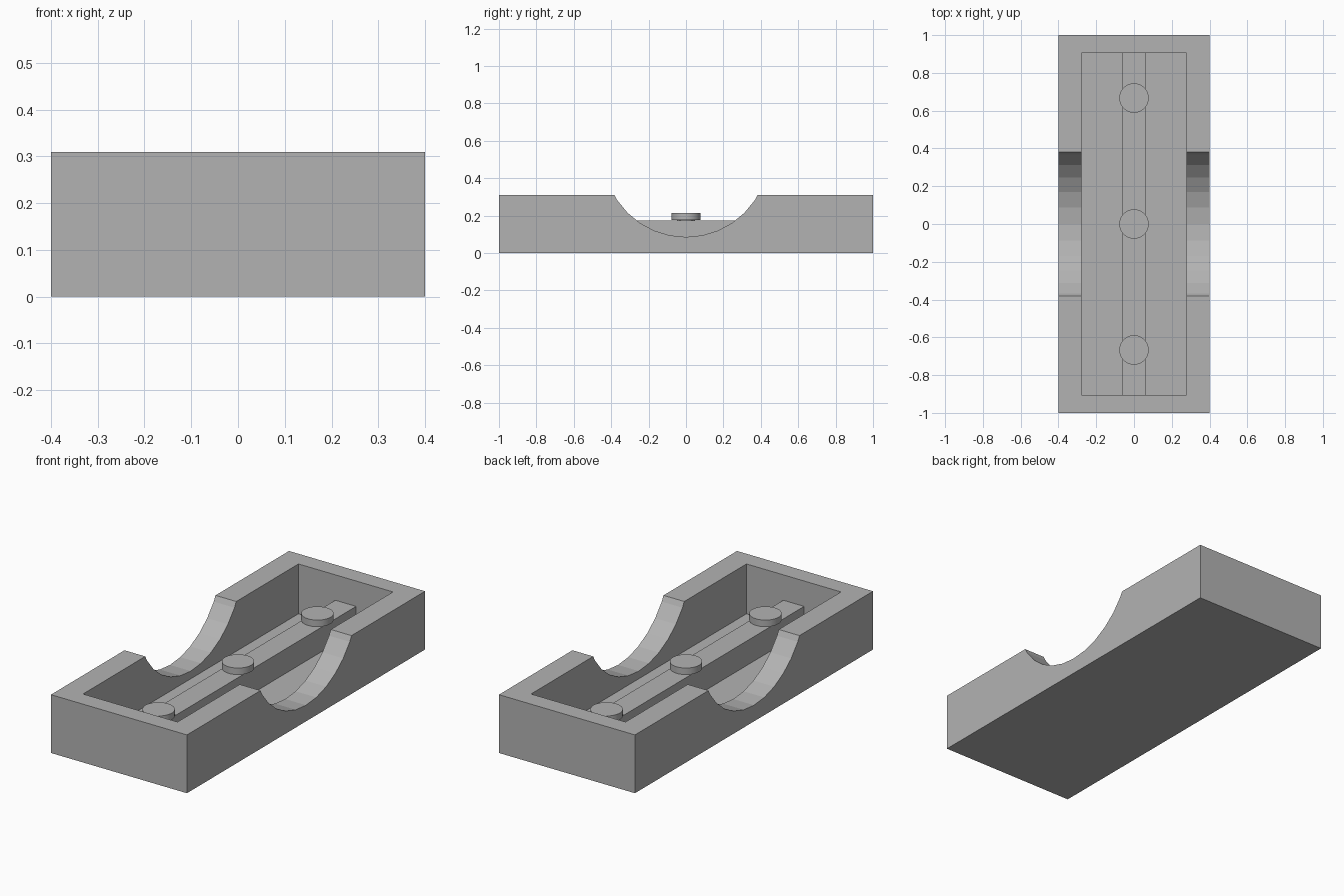
import bpy
import math

if "Cube" in bpy.data.objects:
    bpy.data.objects.remove(bpy.data.objects["Cube"])

grey = bpy.data.materials.new("plain_grey")
grey.diffuse_color = (0.45, 0.45, 0.45, 1)
grey.use_nodes = True
grey.node_tree.nodes["Principled BSDF"].inputs["Base Color"].default_value = grey.diffuse_color

H = 0.31       # tray height
FLOOR = 0.045  # inner floor height


def finish(obj, name):
    obj.name = name
    obj.data.materials.clear()
    obj.data.materials.append(grey)
    return obj


def box(name, x, y, z0, z1):
    """Box centred on x = y = 0 with half sizes x and y."""
    bpy.ops.mesh.primitive_cube_add(size=1, location=(0, 0, (z0 + z1) / 2))
    obj = bpy.context.object
    obj.scale = (2 * x, 2 * y, z1 - z0)
    bpy.ops.object.transform_apply(location=True, rotation=False, scale=True)
    return finish(obj, name)


def cylinder(name, r, y, z0, z1, sides=48):
    bpy.ops.mesh.primitive_cylinder_add(
        vertices=sides, radius=r, depth=z1 - z0, location=(0, y, (z0 + z1) / 2))
    obj = finish(bpy.context.object, name)
    bpy.ops.object.shade_smooth_by_angle(angle=math.radians(30))
    return obj


def cut(target, cutter):
    mod = target.modifiers.new(cutter.name, "BOOLEAN")
    mod.operation = "DIFFERENCE"
    mod.solver = "EXACT"
    mod.object = cutter
    bpy.context.view_layer.objects.active = target
    bpy.ops.object.modifier_apply(modifier=mod.name)
    bpy.data.objects.remove(cutter)


# Tray with a rectangular hollow
tray = box("tray", 0.4, 1.0, 0, H)
cut(tray, box("hollow_cutter", 0.278, 0.905, FLOOR, 0.6))

# Round notch across both long walls
bpy.ops.mesh.primitive_cylinder_add(
    vertices=32, radius=0.442, depth=1.2, location=(0, 0, 0.528),
    rotation=(0, math.pi / 2, 0))
cut(tray, finish(bpy.context.object, "notch_cutter"))

# Centre rail along the floor
box("centre_rail", 0.061, 0.905, FLOOR, 0.175)

# Three pegs with wide flat heads
for i, y in enumerate((-0.667, 0, 0.667), 1):
    cylinder(f"peg_stem_{i}", 0.048, y, FLOOR, 0.18)
    cylinder(f"peg_head_{i}", 0.078, y, 0.178, 0.213)
